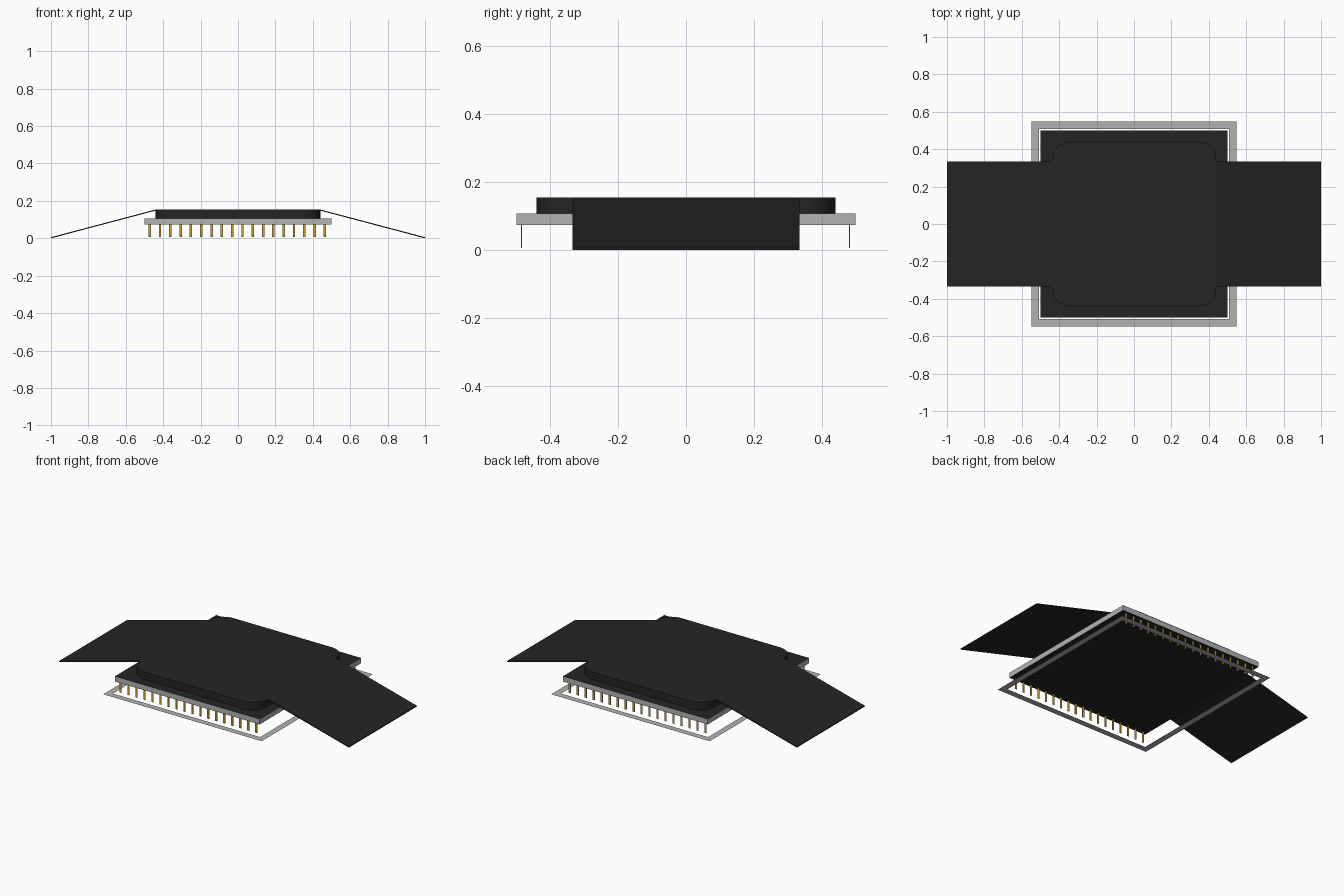
import bpy, bmesh
from math import sin, cos, pi

if "Cube" in bpy.data.objects:
    bpy.data.objects.remove(bpy.data.objects["Cube"])


def material(name, rgb):
    m = bpy.data.materials.new(name)
    m.diffuse_color = (*rgb, 1)
    m.use_nodes = True
    m.node_tree.nodes["Principled BSDF"].inputs["Base Color"].default_value = m.diffuse_color
    return m


BLACK = material("matte_black", (0.018, 0.018, 0.018))
GOLD = material("gold", (0.6, 0.36, 0.03))
GREY = material("light_grey", (0.45, 0.45, 0.45))


def finish(name, bm, *mats):
    bmesh.ops.recalc_face_normals(bm, faces=bm.faces)
    me = bpy.data.meshes.new(name)
    bm.to_mesh(me)
    bm.free()
    for m in mats:
        me.materials.append(m)
    ob = bpy.data.objects.new(name, me)
    bpy.context.collection.objects.link(ob)
    return ob


def prism(bm, points, offset):
    """Extrude a closed outline along an offset vector."""
    face = bm.faces.new([bm.verts.new(p) for p in points])
    geom = bmesh.ops.extrude_face_region(bm, geom=[face], use_keep_orig=True)["geom"]
    top = [g for g in geom if isinstance(g, bmesh.types.BMVert)]
    bmesh.ops.translate(bm, vec=offset, verts=top)


def square(h, z):
    return [(-h, -h, z), (h, -h, z), (h, h, z), (-h, h, z)]


# base plate: black top and underside, grey edges
bm = bmesh.new()
prism(bm, square(0.5, 0.074), (0, 0, 0.033))
plate = finish("base_plate", bm, BLACK, GREY)
for p in plate.data.polygons:
    p.material_index = 0 if abs(p.normal.z) > 0.5 else 1

# raised cover with rounded corners
H, R, STEPS = 0.44, 0.1, 8
outline = []
for k, (sx, sy) in enumerate([(1, 1), (-1, 1), (-1, -1), (1, -1)]):
    for i in range(STEPS + 1):
        a = (k + i / STEPS) * pi / 2
        outline.append((sx * (H - R) + R * cos(a), sy * (H - R) + R * sin(a), 0.107))
bm = bmesh.new()
prism(bm, outline, (0, 0, 0.047))
cover = finish("raised_cover", bm, BLACK)
bpy.context.view_layer.objects.active = cover
cover.select_set(True)
bpy.ops.object.shade_smooth_by_angle()

# thin sloping side flaps
for side, s in (("left", -1), ("right", 1)):
    bm = bmesh.new()
    profile = [(0.44, 0.154), (1.0, 0.006), (1.0, 0.0), (0.44, 0.148)]
    prism(bm, [(s * x, -0.335, z) for x, z in profile], (0, 0.67, 0))
    finish(side + "_flap", bm, BLACK)

# rows of flat gold pins under the front and back edges
for side, y in (("front", -0.484), ("back", 0.482)):
    bm = bmesh.new()
    for i in range(18):
        x = -0.472 + i * 0.0551
        prism(bm, [(x - 0.0065, y - 0.0015, 0.006), (x + 0.0065, y - 0.0015, 0.006),
                   (x + 0.0065, y + 0.0015, 0.006), (x - 0.0065, y + 0.0015, 0.006)],
              (0, 0, 0.069))
    finish(side + "_pins", bm, GOLD)

# flat square frame lying on the ground
bm = bmesh.new()
outer = [bm.verts.new(p) for p in square(0.547, 0.0)]
inner = [bm.verts.new(p) for p in square(0.508, 0.0)]
for i in range(4):
    j = (i + 1) % 4
    bm.faces.new([outer[i], outer[j], inner[j], inner[i]])
finish("ground_frame", bm, GREY)
